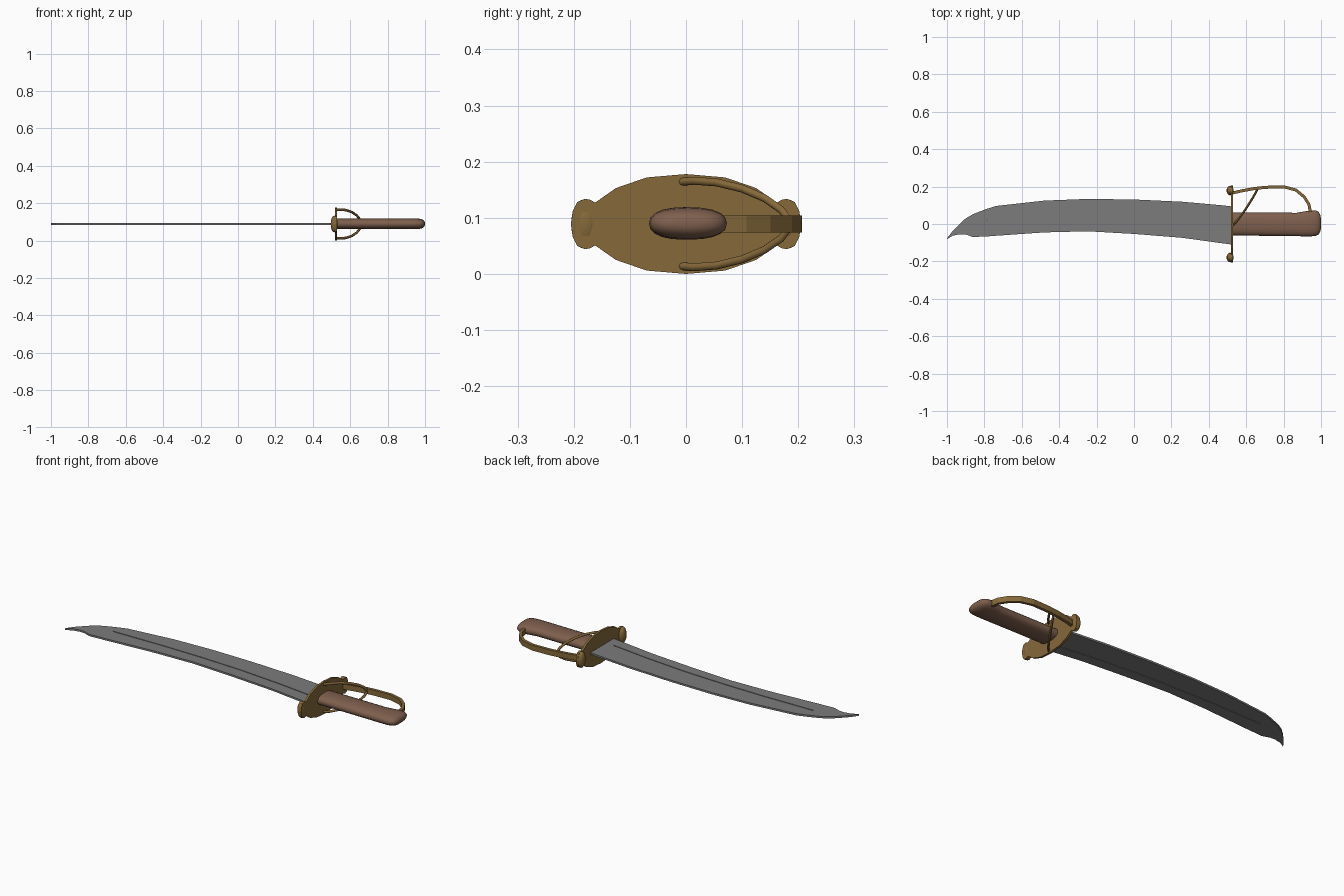
import bpy, bmesh, math
from mathutils import Vector

if "Cube" in bpy.data.objects:
    bpy.data.objects.remove(bpy.data.objects["Cube"])

ZC = 0.089  # mid height of the sword lying flat

def material(name, rgb):
    m = bpy.data.materials.new(name)
    m.diffuse_color = (*rgb, 1)
    m.use_nodes = True
    m.node_tree.nodes["Principled BSDF"].inputs["Base Color"].default_value = m.diffuse_color
    return m

STEEL = material("grey_steel", (0.20, 0.20, 0.20))
BRASS = material("dark_brass", (0.235, 0.14, 0.042))
WOOD = material("brown_wood", (0.21, 0.115, 0.075))

def finish(name, bm, mat, smooth=None):
    bmesh.ops.remove_doubles(bm, verts=bm.verts, dist=1e-5)
    bmesh.ops.recalc_face_normals(bm, faces=bm.faces)
    me = bpy.data.meshes.new(name)
    bm.to_mesh(me)
    bm.free()
    ob = bpy.data.objects.new(name, me)
    bpy.context.collection.objects.link(ob)
    me.materials.append(mat)
    if smooth:
        bpy.ops.object.select_all(action='DESELECT')
        ob.select_set(True)
        bpy.context.view_layer.objects.active = ob
        bpy.ops.object.shade_smooth_by_angle(angle=math.radians(smooth))
    return ob

def loft(name, sections, mat, smooth=None):
    """Skin a row of closed cross-sections and cap both ends."""
    bm = bmesh.new()
    rings = [[bm.verts.new(p) for p in s] for s in sections]
    n = len(rings[0])
    for a, b in zip(rings, rings[1:]):
        for i in range(n):
            j = (i + 1) % n
            bm.faces.new((a[i], a[j], b[j], b[i]))
    bm.faces.new(rings[0])
    bm.faces.new(rings[-1])
    return finish(name, bm, mat, smooth)

def sweep(name, path, profile, side, mat, smooth=None):
    """Carry a 2D profile along a path."""
    pts = [Vector(p) for p in path]
    secs = []
    for i, p in enumerate(pts):
        t = (pts[min(i + 1, len(pts) - 1)] - pts[max(i - 1, 0)]).normalized()
        u = t.cross(Vector(side)).normalized()
        v = u.cross(t)
        secs.append([p + u * a + v * b for a, b in profile])
    return loft(name, secs, mat, smooth)

# Blade: x, back edge y, cutting edge y, groove y, groove depth
T, W, D = 0.005, 0.008, 0.003
stations = [
    (-1.0, -0.081, -0.077, -0.079, 0), (-0.97, -0.063, -0.038, -0.050, 0),
    (-0.93, -0.055, 0.003, -0.025, 0), (-0.90, -0.056, 0.03, -0.01, 0),
    (-0.86, -0.070, 0.053, 0.01, 0), (-0.79, -0.066, 0.08, 0.022, 0),
    (-0.78, -0.066, 0.083, 0.022, D), (-0.74, -0.063, 0.096, 0.022, D),
    (-0.48, -0.045, 0.125, 0.026, D), (-0.25, -0.039, 0.134, 0.023, D),
    (0.0, -0.053, 0.131, 0.013, D), (0.26, -0.074, 0.119, -0.010, D),
    (0.47, -0.103, 0.100, -0.036, D), (0.48, -0.104, 0.099, -0.037, 0),
    (0.524, -0.110, 0.094, -0.042, 0)]
blade = []
for x, lo, hi, g, d in stations:
    w = min(W, (hi - lo) / 4)
    top = [(lo, T), (g - w, T), (g - w, T - d), (g + w, T - d), (g + w, T), (hi, T)]
    ring = top + [(y, -z) for y, z in reversed(top)]
    blade.append([(x, y, ZC + z) for y, z in ring])
loft("blade", blade, STEEL)

# Guard plate: quarter outline (y, z) mirrored to all four corners
quarter = [(0, 0.089), (0.07, 0.083), (0.125, 0.064), (0.162, 0.038),
           (0.170, 0.043), (0.180, 0.045), (0.194, 0.039), (0.202, 0.023), (0.205, 0)]
half = quarter + [(y, -z) for y, z in reversed(quarter[:-1])]
outline = half + [(-y, z) for y, z in reversed(half[1:-1])]
loft("guard_plate", [[(x, y, ZC + z) for y, z in outline] for x in (0.518, 0.530)], BRASS)

# Rounded knobs at both ends of the guard
for name, s in (("upper_knob", 1), ("lower_knob", -1)):
    bm = bmesh.new()
    bmesh.ops.create_uvsphere(bm, u_segments=14, v_segments=8, radius=1)
    for v in bm.verts:
        v.co = (0.514 + v.co.x * 0.019, s * 0.179 + v.co.y * 0.026, ZC + v.co.z * 0.045)
    finish(name, bm, BRASS, 40)

# Knuckle bow: flat band from the guard to the pommel
bow = [(0.522, 0.165), (0.58, 0.178), (0.64, 0.189), (0.70, 0.196), (0.80, 0.199),
       (0.865, 0.182), (0.91, 0.145), (0.935, 0.105), (0.944, 0.06)]
band = [(-0.008, -0.015), (0.008, -0.015), (0.008, 0.015), (-0.008, 0.015)]
sweep("knuckle_bow", [(x, y, ZC) for x, y in bow], band, (0, 0, 1), BRASS)

# Two side branches curving from the plate to the bow
branch = [(0.522, -0.012, 0.075), (0.55, 0.015, 0.077), (0.58, 0.055, 0.074),
          (0.61, 0.10, 0.063), (0.635, 0.14, 0.046), (0.652, 0.17, 0.025), (0.66, 0.188, 0.0)]
tube = [(0.006 * math.cos(k * math.pi / 4), 0.007 * math.sin(k * math.pi / 4)) for k in range(8)]
for name, s in (("top_branch", 1), ("bottom_branch", -1)):
    sweep(name, [(x, y, ZC + s * z) for x, y, z in branch], tube, (0, 0, 1), BRASS, 50)

# Grip with flared, rounded pommel: x, low y, high y, half thickness
grip = [(0.526, -0.062, 0.062, 0.029), (0.70, -0.063, 0.061, 0.029), (0.87, -0.065, 0.060, 0.029),
        (0.91, -0.066, 0.067, 0.029), (0.945, -0.066, 0.073, 0.029), (0.972, -0.064, 0.073, 0.027),
        (0.988, -0.056, 0.064, 0.022), (0.997, -0.038, 0.045, 0.014), (1.0, -0.018, 0.024, 0.006)]
N = 20
rings = []
for x, lo, hi, h in grip:
    ring = []
    for k in range(N):
        a = 2 * math.pi * k / N
        c, s = math.cos(a), math.sin(a)
        y = (lo + hi) / 2 + (hi - lo) / 2 * math.copysign(abs(c) ** 0.85, c)
        ring.append((x, y, ZC + 0.001 + h * math.copysign(abs(s) ** 0.85, s)))
    rings.append(ring)
loft("grip", rings, WOOD, 50)
